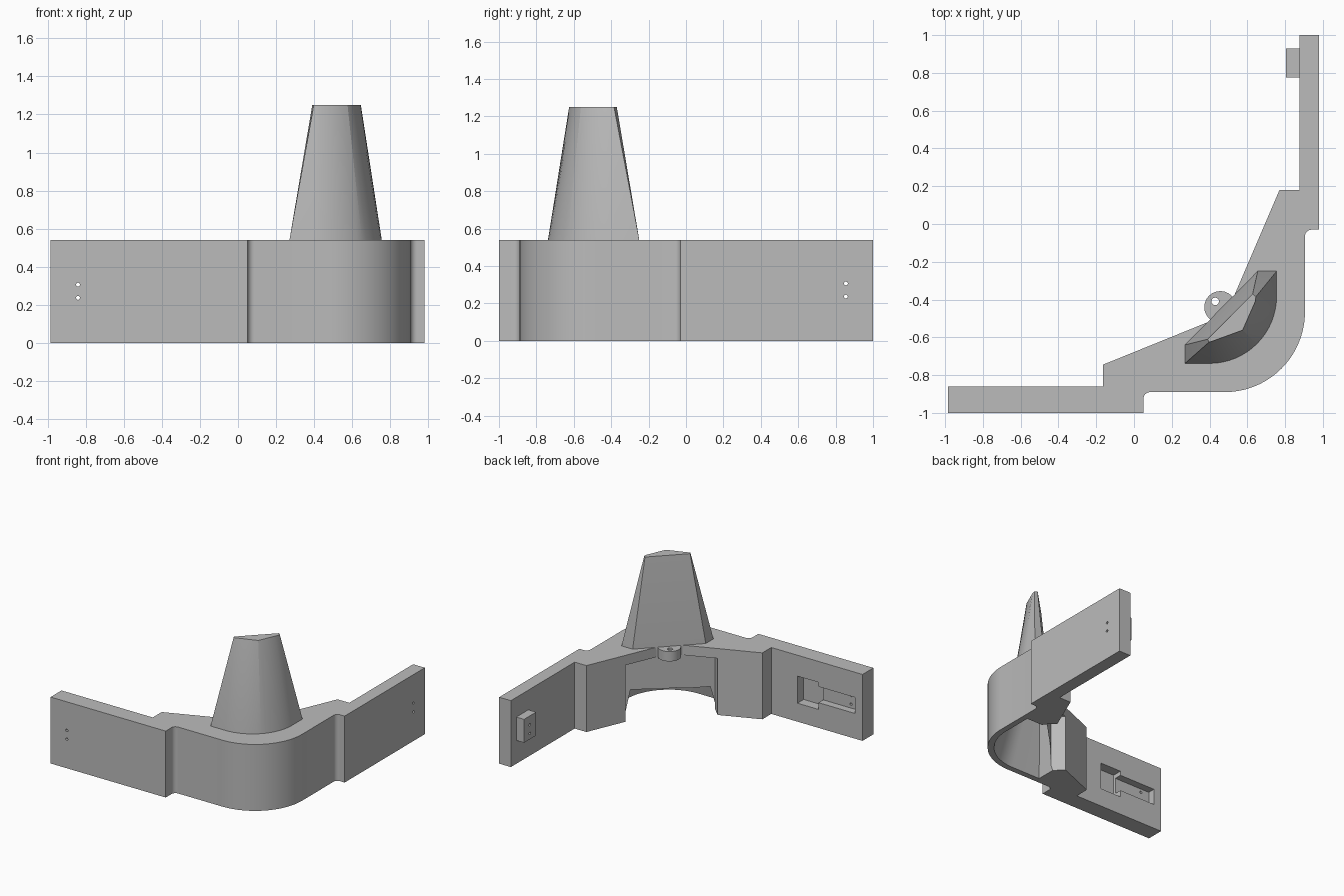
import bpy, bmesh
from math import cos, sin, pi
from mathutils import Vector

cube = bpy.data.objects.get("Cube")
if cube:
    bpy.data.objects.remove(cube, do_unlink=True)

grey = bpy.data.materials.new("light_grey")
grey.use_nodes = True
grey.diffuse_color = (0.5, 0.5, 0.5, 1)
grey.node_tree.nodes["Principled BSDF"].inputs["Base Color"].default_value = (0.5, 0.5, 0.5, 1)

HEIGHT = 0.54


def loft(name, rings):
    """Closed solid through rings given as (outline, z)."""
    bm = bmesh.new()
    loops = [[bm.verts.new((x, y, z)) for x, y in pts] for pts, z in rings]
    n = len(loops[0])
    for low, high in zip(loops, loops[1:]):
        for i in range(n):
            j = (i + 1) % n
            bm.faces.new((low[i], low[j], high[j], high[i]))
    bm.faces.new(loops[0][::-1])
    bm.faces.new(loops[-1])
    bmesh.ops.recalc_face_normals(bm, faces=bm.faces)
    mesh = bpy.data.meshes.new(name)
    bm.to_mesh(mesh)
    bm.free()
    mesh.materials.append(grey)
    obj = bpy.data.objects.new(name, mesh)
    bpy.context.collection.objects.link(obj)
    return obj


def prism(name, pts, z0, z1):
    return loft(name, [(pts, z0), (pts, z1)])


def box(name, x0, x1, y0, y1, z0, z1):
    return prism(name, [(x0, y0), (x1, y0), (x1, y1), (x0, y1)], z0, z1)


def arc(cx, cy, r, a0, a1, n):
    return [(cx + r * cos(a0 + (a1 - a0) * i / n), cy + r * sin(a0 + (a1 - a0) * i / n))
            for i in range(n + 1)]


def rod(name, centre, r, length, axis):
    bpy.ops.mesh.primitive_cylinder_add(vertices=24, radius=r, depth=length, location=centre)
    obj = bpy.context.object
    obj.name = name
    obj.rotation_euler = {"x": (0, pi / 2, 0), "y": (pi / 2, 0, 0), "z": (0, 0, 0)}[axis]
    obj.data.materials.append(grey)
    return obj


def combine(target, tool, operation):
    mod = target.modifiers.new("cut", "BOOLEAN")
    mod.object = tool
    mod.operation = operation
    mod.solver = "EXACT"
    bpy.context.view_layer.objects.active = target
    bpy.ops.object.modifier_apply(modifier=mod.name)


def shrink(pts, k):
    c = sum((Vector(p) for p in pts), Vector((0, 0))) / len(pts)
    return [tuple(c + (Vector(p) - c) * k) for p in pts]


# L-shaped corner bracket with rounded outer corner
outline = [(-0.985, -1), (0.05, -1)]
outline += arc(0.085, -0.925, 0.035, pi, pi / 2, 6)
outline += arc(0.48, -0.465, 0.425, -pi / 2, 0, 24)
outline += arc(0.94, -0.065, 0.035, pi, pi / 2, 6)
outline += [(0.98, -0.03), (0.98, 1), (0.875, 1), (0.875, 0.18), (0.77, 0.18),
            (0.53, -0.38), (0.39, -0.52), (-0.165, -0.745), (-0.165, -0.86), (-0.985, -0.86)]
bracket = prism("corner_bracket", outline, 0, HEIGHT)

# Round tab at the inner edge
tab = rod("round_tab", (0.457, -0.44, HEIGHT - 0.04), 0.085, 0.08, "z")
combine(bracket, tab, "UNION")
bpy.data.objects.remove(tab, do_unlink=True)

# Tapered post: rounded base, angular top
STEPS = 16
base = [(0.27, -0.64), (0.27, -0.738)] + arc(0.40, -0.383, 0.355, -pi / 2, 0, STEPS)
base += [(0.755, -0.25), (0.655, -0.25)]
left, middle, right = Vector((0.41, -0.622)), Vector((0.575, -0.562)), Vector((0.642, -0.41))
half = STEPS // 2
crown = [left.lerp(middle, i / half) for i in range(half)]
crown += [middle.lerp(right, i / half) for i in range(half + 1)]
crown = [(0.39, -0.61), (0.398, -0.625)] + [tuple(p) for p in crown]
crown += [(0.645, -0.385), (0.628, -0.37)]
post = loft("tapered_post", [(base, HEIGHT - 0.02), (base, HEIGHT), (crown, 1.25)])

# Locating pad on the inner face of one arm
pad = box("locating_pad", 0.805, 0.88, 0.775, 0.93, 0.19, 0.38)

# Cutters: tapered hollow, rear opening, stepped pocket and pin holes
foot = [(0.215, -0.69), (0.215, -0.845)] + arc(0.48, -0.465, 0.38, -pi / 2, 0, STEPS)
foot += [(0.86, -0.215), (0.69, -0.215)]
hollow = loft("hollow_cutter", [(foot, -0.01), (shrink(base, 0.86), HEIGHT),
                                (shrink(crown, 0.7), 1.2)])


def diagonal(along, across):
    return ((along + across) / 2, (along - across) / 2)


opening = prism("opening_cutter", [diagonal(-0.469, 0.5), diagonal(0.507, 0.5),
                                   diagonal(0.507, 0.92), diagonal(-0.469, 0.92)], -0.1, 0.46)
cutters = [hollow, opening,
           box("pocket_cutter", -0.59, -0.40, -0.94, -0.8, 0.15, 0.37),
           box("slot_cutter", -0.916, -0.58, -0.92, -0.8, 0.205, 0.335),
           rod("tab_hole_cutter", (0.43, -0.41, 0.5), 0.02, 0.3, "z")]
pins = []
for z in (0.237, 0.307):
    cutters.append(rod("pin_hole_cutter", (-0.84, -0.93, z), 0.01, 0.4, "y"))
    pins.append(rod("pin_hole_cutter", (0.9, 0.855, z), 0.01, 0.4, "x"))

for tool in cutters + pins:
    combine(bracket, tool, "DIFFERENCE")
combine(post, hollow, "DIFFERENCE")
for tool in pins:
    combine(pad, tool, "DIFFERENCE")
for tool in cutters + pins:
    bpy.data.objects.remove(tool, do_unlink=True)

# Smooth the rounded walls, keep hard edges
bpy.ops.object.select_all(action="DESELECT")
for obj in (bracket, post, pad):
    obj.select_set(True)
bpy.context.view_layer.objects.active = bracket
bpy.ops.object.shade_smooth_by_angle(angle=pi / 9)
